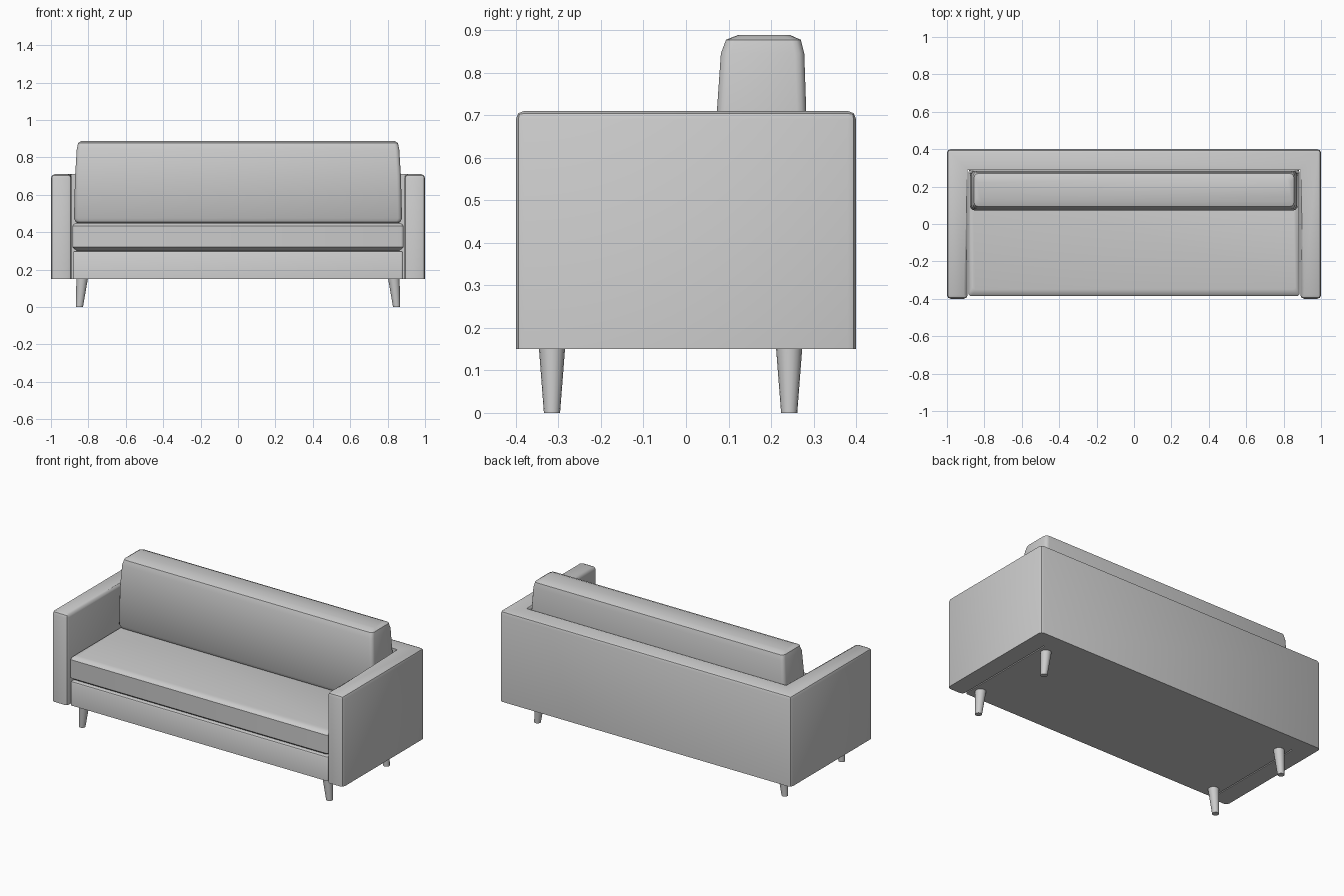
import bpy, bmesh, math

if "Cube" in bpy.data.objects:
    bpy.data.objects.remove(bpy.data.objects["Cube"])


def finish(name, bm):
    bmesh.ops.recalc_face_normals(bm, faces=bm.faces)
    me = bpy.data.meshes.new(name)
    bm.to_mesh(me)
    bm.free()
    ob = bpy.data.objects.new(name, me)
    bpy.context.collection.objects.link(ob)
    bpy.ops.object.select_all(action='DESELECT')
    ob.select_set(True)
    bpy.context.view_layer.objects.active = ob
    bpy.ops.object.shade_smooth_by_angle(angle=math.radians(35))
    return ob


def loft(name, rings):
    """Skin closed rings of points and cap both ends."""
    bm = bmesh.new()
    vs = [[bm.verts.new(p) for p in r] for r in rings]
    n = len(vs[0])
    for a, b in zip(vs, vs[1:]):
        for i in range(n):
            j = (i + 1) % n
            bm.faces.new((a[i], a[j], b[j], b[i]))
    bm.faces.new(vs[0])
    bm.faces.new(vs[-1])
    return finish(name, bm)


def rounded_rect(hw, y0, y1, z, r):
    pts = []
    corners = ((hw - r, y1 - r), (r - hw, y1 - r), (r - hw, y0 + r), (hw - r, y0 + r))
    for k, (cx, cy) in enumerate(corners):
        for s in range(4):
            a = math.radians(90 * k + 30 * s)
            pts.append((cx + r * math.cos(a), cy + r * math.sin(a), z))
    return pts


def cushion(name, sections, r):
    return loft(name, [rounded_rect(hw, y0, y1, z, r) for z, hw, y0, y1 in sections])


# U-shaped shell: both arms and the back
outline = [(-1, -.4), (-.89, -.4), (-.89, .29), (.89, .29),
           (.89, -.4), (1, -.4), (1, .4), (-1, .4)]
bm = bmesh.new()
base = bm.faces.new([bm.verts.new((x, y, .15)) for x, y in outline])
top = bmesh.ops.extrude_face_region(bm, geom=[base])['geom']
for v in top:
    if isinstance(v, bmesh.types.BMVert):
        v.co.z = .71


def inner_corner(e):
    return all(abs(abs(v.co.x) - .89) < .01 and abs(v.co.y - .29) < .01 for v in e.verts)


edges = [e for e in bm.edges
         if max(v.co.z for v in e.verts) > .5 and not inner_corner(e)]
bmesh.ops.recalc_face_normals(bm, faces=bm.faces)
bmesh.ops.bevel(bm, geom=edges, offset=.02, segments=2, profile=.5, affect='EDGES')
finish("arms_and_back", bm)

# Seat base, seat cushion and back cushion: (z, half width, front y, back y)
cushion("seat_base", [(.15, .883, -.385, .295), (.288, .883, -.385, .295),
                      (.296, .88, -.381, .292), (.30, .87, -.37, .285)], .012)
cushion("seat_cushion", [(.30, .862, -.355, .27), (.308, .872, -.372, .28),
                         (.32, .885, -.385, .288), (.433, .885, -.385, .288),
                         (.444, .878, -.375, .283), (.45, .862, -.35, .27)], .014)
cushion("back_cushion", [(.448, .855, .10, .26), (.455, .868, .083, .275),
                         (.475, .877, .074, .283), (.70, .871, .072, .283),
                         (.845, .862, .082, .278), (.877, .855, .094, .270),
                         (.888, .838, .122, .245)], .022)

# Tapered splayed legs
for side, sx in (("left", -1), ("right", 1)):
    for place, y in (("front", -.315), ("back", .2425)):
        rings = []
        for z, x, r in ((0, .848, .019), (.155, .833, .031)):
            rings.append([(sx * x + r * math.cos(a), y + r * math.sin(a), z)
                          for a in (math.tau * i / 16 for i in range(16))])
        loft(f"{place}_{side}_leg", rings)
